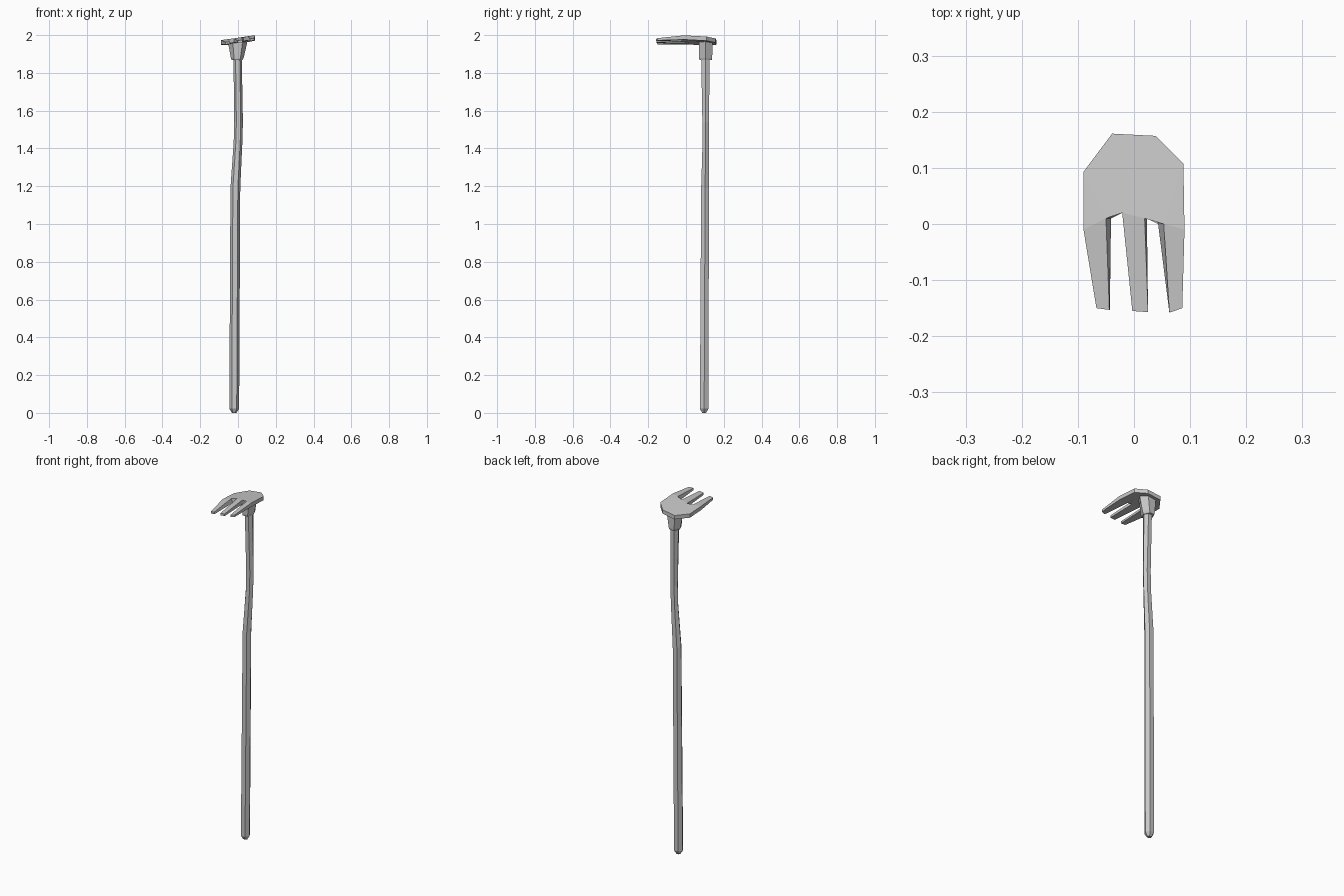
import bpy, bmesh, math

if "Cube" in bpy.data.objects:
    bpy.data.objects.remove(bpy.data.objects["Cube"])

mat = bpy.data.materials.new("worn grey")
mat.diffuse_color = (0.58, 0.58, 0.58, 1)
mat.use_nodes = True
mat.node_tree.nodes["Principled BSDF"].inputs["Base Color"].default_value = mat.diffuse_color


def finish(bm, name):
    bmesh.ops.recalc_face_normals(bm, faces=bm.faces[:])
    me = bpy.data.meshes.new(name)
    bm.to_mesh(me)
    bm.free()
    me.materials.append(mat)
    ob = bpy.data.objects.new(name, me)
    bpy.context.collection.objects.link(ob)


def loft(name, rings, sides=6, turn=0.0):
    """Skin rings of (x, y, z, half width x, half width y)."""
    bm = bmesh.new()
    loops = []
    for x, y, z, rx, ry in rings:
        loops.append([bm.verts.new((x + rx * math.cos(turn + math.tau * i / sides),
                                    y + ry * math.sin(turn + math.tau * i / sides), z))
                      for i in range(sides)])
    for a, b in zip(loops, loops[1:]):
        for i in range(sides):
            j = (i + 1) % sides
            bm.faces.new((a[i], a[j], b[j], b[i]))
    bm.faces.new(loops[0])
    bm.faces.new(loops[-1])
    finish(bm, name)


# Crooked wooden handle with a blunt tip
loft("handle", [
    (-0.020, 0.096, 0.000, 0.012, 0.012),
    (-0.020, 0.096, 0.022, 0.026, 0.026),
    (-0.014, 0.101, 1.19, 0.026, 0.024),
    (0.000, 0.104, 1.43, 0.023, 0.019),
    (0.003, 0.104, 1.54, 0.023, 0.020),
    (-0.002, 0.103, 1.88, 0.022, 0.026)])

# Socket joining handle to head
loft("socket", [
    (-0.005, 0.104, 1.868, 0.029, 0.038),
    (-0.004, 0.104, 1.880, 0.034, 0.040),
    (-0.002, 0.104, 1.957, 0.050, 0.042),
    (0.000, 0.104, 1.972, 0.050, 0.042)])


def surface(x, y):
    """Tilted, arched top of the head."""
    drop = 0.065 * max(y, 0) + 0.10 * max(-y, 0)
    return 1.987 + 0.14 * x - drop


# Head outline: x, y on top, x shift of the lower edge
outline = [(-0.09, -0.01, 0), (-0.067, -0.15, 0), (-0.044, -0.153, 0.001),
           (-0.050, 0.01, 0.009), (-0.021, 0.02, 0),
           (-0.003, -0.155, 0), (0.025, -0.157, 0), (0.019, 0.01, 0.004),
           (0.027, 0.073, 0.004), (0.053, 0.0, -0.010),
           (0.063, -0.158, 0), (0.086, -0.15, 0), (0.09, -0.01, 0),
           (0.088, 0.108, 0), (0.039, 0.157, 0), (-0.039, 0.161, 0), (-0.09, 0.093, 0)]
prongs = [(0, 1, 2, 3), (4, 5, 6, 7), (9, 10, 11, 12)]
palm = [0, 3, 4, 7, 8, 9, 12, 13, 14, 15, 16]

# Three-pronged head
bm = bmesh.new()
top, low = [], []
for x, y, dx in outline:
    z = surface(x, y)
    thick = 0.012 if y < -0.1 else 0.022
    top.append(bm.verts.new((x, y, z)))
    low.append(bm.verts.new((x + dx, y, z - thick)))
for layer in (top, low):
    for ids in prongs + [palm]:
        bm.faces.new([layer[i] for i in ids])
n = len(outline)
for i in range(n):
    j = (i + 1) % n
    bm.faces.new((top[i], top[j], low[j], low[i]))
bmesh.ops.triangulate(bm, faces=[f for f in bm.faces if len(f.verts) > 4])
finish(bm, "fork_head")
